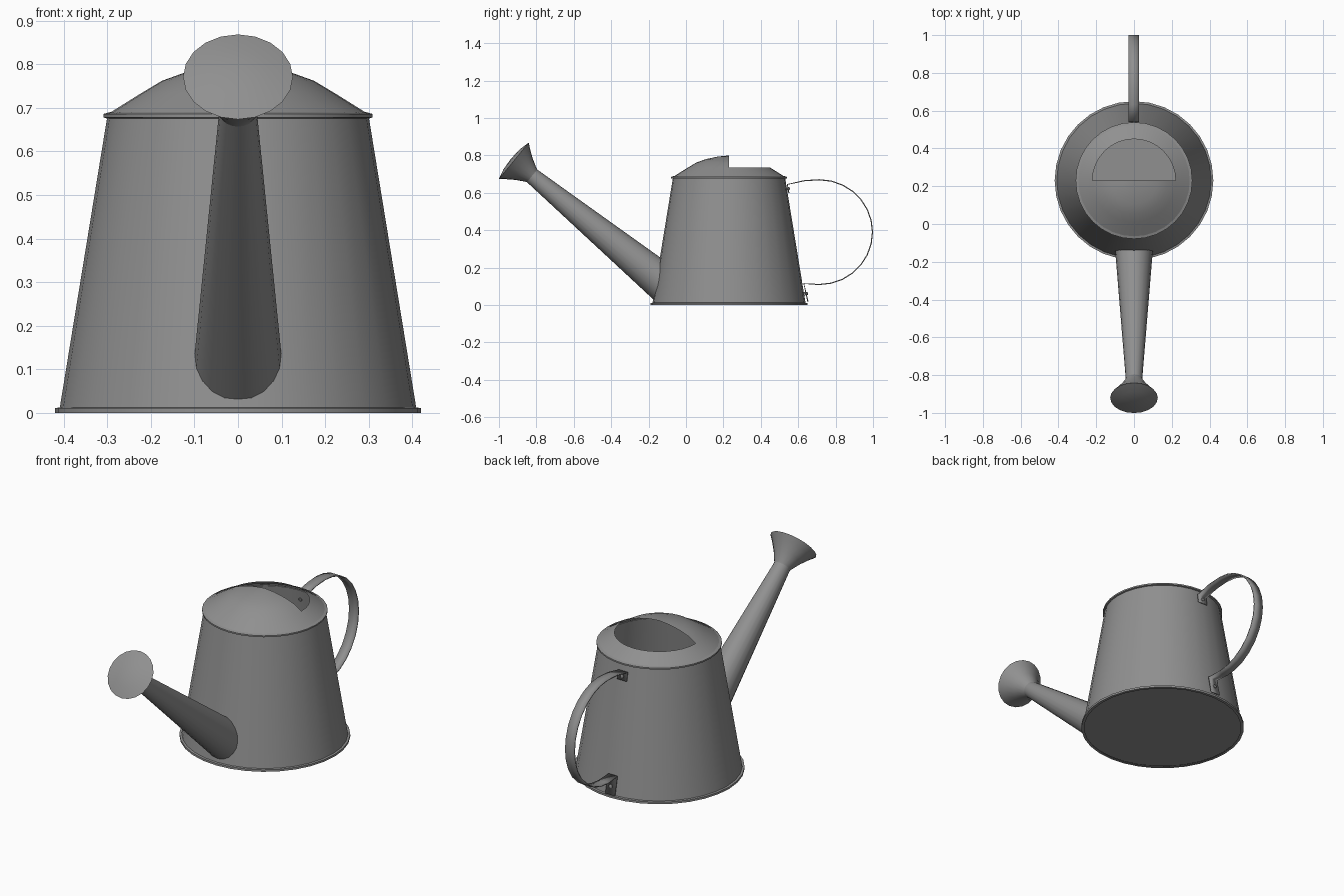
import bpy, bmesh, math
from mathutils import Matrix, Vector

if "Cube" in bpy.data.objects:
    bpy.data.objects.remove(bpy.data.objects["Cube"], do_unlink=True)

steel = bpy.data.materials.new("grey_steel")
steel.use_nodes = True
GREY = (0.28, 0.28, 0.28, 1)
steel.diffuse_color = GREY
steel.node_tree.nodes["Principled BSDF"].inputs["Base Color"].default_value = GREY

CAN = Vector((0, 0.23, 0))       # axis of the can
HEIGHT, R_LOW, R_TOP = 0.68, 0.41, 0.30


def finish(name, bm, angle=40):
    bmesh.ops.remove_doubles(bm, verts=bm.verts, dist=1e-5)
    bmesh.ops.recalc_face_normals(bm, faces=bm.faces)
    mesh = bpy.data.meshes.new(name)
    bm.to_mesh(mesh)
    bm.free()
    mesh.materials.append(steel)
    ob = bpy.data.objects.new(name, mesh)
    bpy.context.collection.objects.link(ob)
    bpy.ops.object.select_all(action="DESELECT")
    ob.select_set(True)
    bpy.context.view_layer.objects.active = ob
    bpy.ops.object.shade_smooth_by_angle(angle=math.radians(angle))
    return ob


def lathe(profile, segs, matrix):
    """Revolve (radius, height) points about the local z axis."""
    bm = bmesh.new()
    rings = []
    for r, h in profile:
        rings.append([bm.verts.new((r * math.cos(a), r * math.sin(a), h))
                      for a in (2 * math.pi * i / segs for i in range(segs))])
    for low, high in zip(rings, rings[1:]):
        for i in range(segs):
            j = (i + 1) % segs
            bm.faces.new((low[i], low[j], high[j], high[i]))
    bmesh.ops.remove_doubles(bm, verts=bm.verts, dist=1e-5)
    bm.transform(matrix)
    return bm


def aimed(origin, direction):
    return Matrix.Translation(origin) @ direction.to_track_quat("Z", "Y").to_matrix().to_4x4()


can = Matrix.Translation(CAN)

# Tapered can with its floor
finish("can_body", lathe([(0, 0.006), (R_LOW, 0.006), (R_TOP, HEIGHT)], 32, can))

# Rolled rims
finish("bottom_rim", lathe([(0.405, 0), (0.42, 0), (0.42, 0.011), (0.405, 0.013)], 32, can))
finish("top_rim", lathe([(0.298, 0.675), (0.309, 0.678), (0.309, 0.686), (0.295, 0.69)], 32, can))

# Domed hood, open at the back above the lip
LIP = 0.735
hood = lathe([(0.30, 0.685), (0.26, 0.71), (0.22, LIP), (0.175, 0.762),
              (0.125, 0.78), (0.06, 0.794), (0, 0.80)], 32, can)
opening = [f for f in hood.faces
           if f.calc_center_median().y > CAN.y and f.calc_center_median().z > LIP]
bmesh.ops.delete(hood, geom=opening, context="FACES")
finish("hood", hood)

# Spout, its lower end trimmed to the wall of the can
tip, root = Vector((0, -0.828, 0.695)), Vector((0, -0.16, 0.15))
spout = lathe([(0.043, 0), (0.098, (root - tip).length)], 20, aimed(tip, root - tip))
spout.verts.ensure_lookup_table()
for narrow, wide in zip(spout.verts[:20], spout.verts[20:]):
    step = (wide.co - narrow.co).normalized()
    for _ in range(12):
        wall = R_LOW + (R_TOP - R_LOW) * wide.co.z / HEIGHT
        gap = (wide.co - CAN).xy.length - wall + 0.004
        wide.co += step * gap
finish("spout", spout)

# Sprinkler rose with a slightly bulging face
rose_axis = Vector((0, -0.773, 0.634))
finish("sprinkler_rose", lathe([(0.043, -0.008), (0.046, 0), (0.074, 0.05), (0.105, 0.094),
                                (0.126, 0.12), (0.07, 0.134), (0, 0.139)],
                               20, aimed(tip, rose_axis)), 35)

# Strap handle with a folded tab at each end
arc = [(0.713 + 0.284 * math.cos(a), 0.39 + 0.28 * math.sin(a))
       for a in (math.pi * (0.5 - i / 14) for i in range(15))]
path = [(0.55, 0.60), (0.542, 0.645), (0.633, 0.665)] + arc + [(0.630, 0.115), (0.652, 0.018)]
bm = bmesh.new()
pairs = [[bm.verts.new((x, y, z)) for x in (-0.03, 0.026)] for y, z in path]
for a, b in zip(pairs, pairs[1:]):
    bm.faces.new((a[0], a[1], b[1], b[0]))
handle = finish("handle", bm)
thick = handle.modifiers.new("thickness", "SOLIDIFY")
thick.thickness = 0.006
thick.offset = 0

# Rivets through the tabs
for name, y, z in (("upper_rivet", 0.535, 0.62), ("lower_rivet", 0.632, 0.06)):
    finish(name, lathe([(0.009, 0), (0.009, 0.018), (0, 0.021)], 10,
                       aimed(Vector((-0.002, y, z)), Vector((0, 1, 0.16)))))
